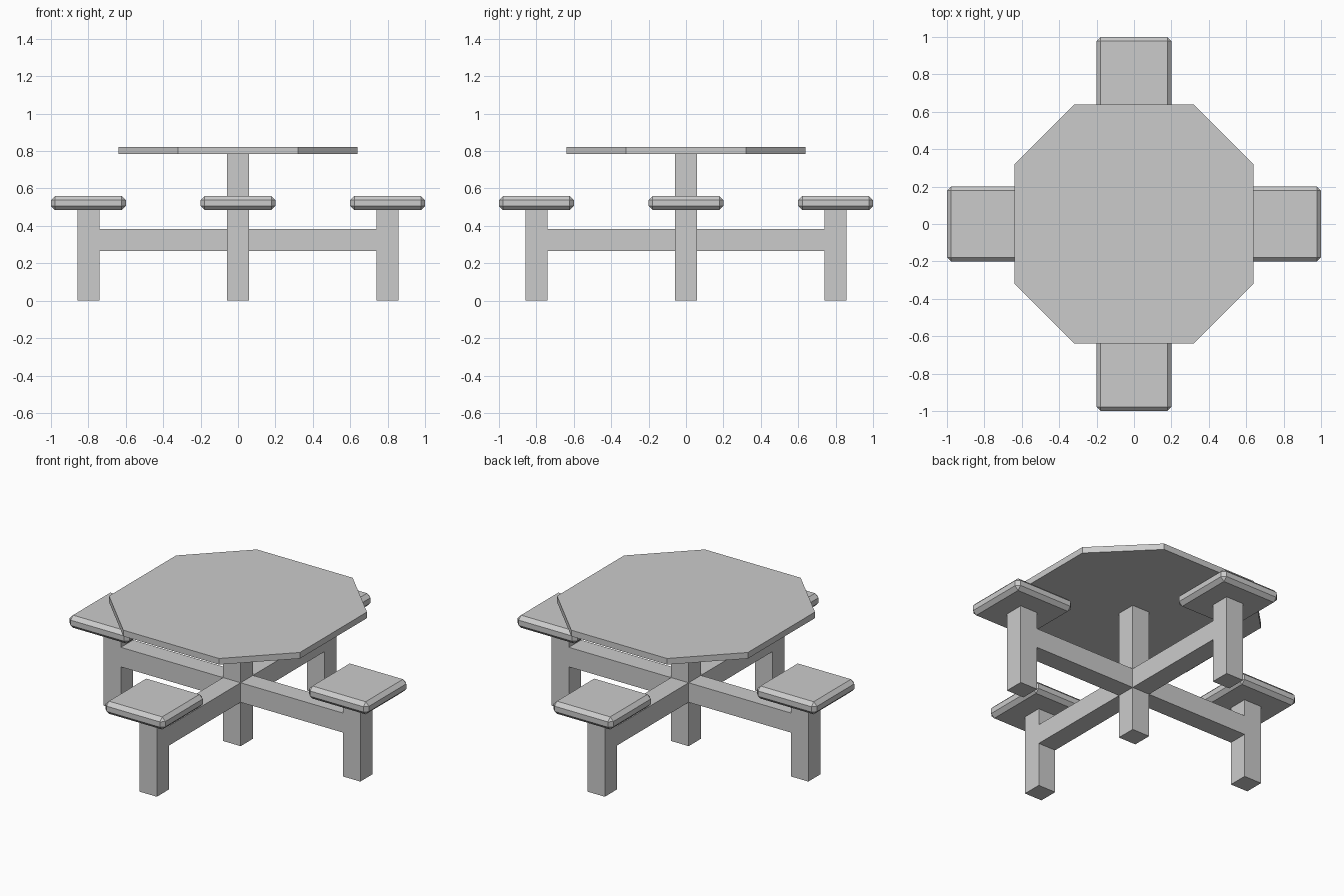
import bpy, bmesh
from math import pi
from mathutils import Matrix

if "Cube" in bpy.data.objects:
    bpy.data.objects.remove(bpy.data.objects["Cube"])

W = 0.117        # timber thickness
R = 0.80         # distance of seats from centre


def finish(name, bm):
    bmesh.ops.recalc_face_normals(bm, faces=bm.faces)
    mesh = bpy.data.meshes.new(name)
    bm.to_mesh(mesh)
    bm.free()
    obj = bpy.data.objects.new(name, mesh)
    bpy.context.collection.objects.link(obj)
    return obj


def box(name, x, y, z, turn=0.0, bevel=0.0):
    """Box from (min, max) ranges, turned about the table's axis."""
    bm = bmesh.new()
    size = [b - a for a, b in (x, y, z)]
    mid = [(a + b) / 2 for a, b in (x, y, z)]
    bmesh.ops.create_cube(bm, size=1)
    bmesh.ops.scale(bm, vec=size, verts=bm.verts)
    if bevel:
        bmesh.ops.bevel(bm, geom=bm.edges[:], offset=bevel, segments=1, affect='EDGES')
    bmesh.ops.translate(bm, vec=mid, verts=bm.verts)
    bmesh.ops.rotate(bm, matrix=Matrix.Rotation(turn, 3, 'Z'), verts=bm.verts)
    return finish(name, bm)


# Octagonal table top
bm = bmesh.new()
a, b = 0.638, 0.32
outline = [(a, -b), (a, b), (b, a), (-b, a), (-a, b), (-a, -b), (-b, -a), (b, -a)]
face = bm.faces.new([bm.verts.new((x, y, 0.784)) for x, y in outline])
ext = bmesh.ops.extrude_face_region(bm, geom=[face], use_keep_orig=True)
top = [v for v in ext["geom"] if isinstance(v, bmesh.types.BMVert)]
bmesh.ops.translate(bm, vec=(0, 0, 0.037), verts=top)
finish("table_top", bm)

# Central post
h = W / 2
box("centre_post", (-h, h), (-h, h), (0, 0.784))

# Four arms: beam, leg and padded seat
for i, side in enumerate(("right", "back", "left", "front")):
    t = i * pi / 2
    box(side + "_beam", (h, R - h), (-h, h), (0.265, 0.383), t)
    box(side + "_leg", (R - h, R + h), (-h, h), (0, 0.486), t)
    box(side + "_seat", (R - 0.2, R + 0.2), (-0.2, 0.2), (0.484, 0.56), t, 0.022)
